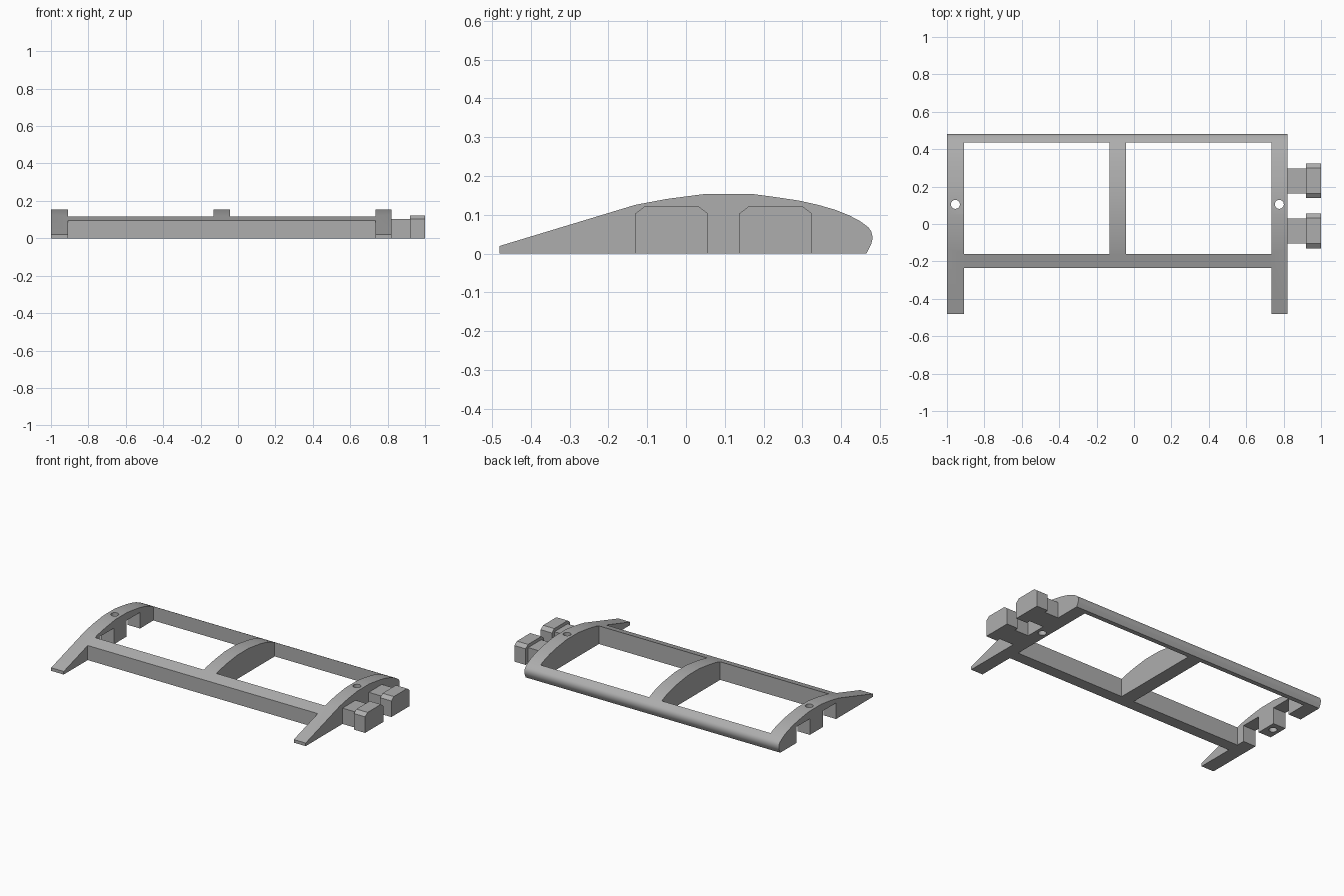
import bpy, bmesh, math
from mathutils import Matrix, Vector

cube = bpy.data.objects.get("Cube")
if cube:
    bpy.data.objects.remove(cube, do_unlink=True)

grey = bpy.data.materials.new("plain grey")
grey.use_nodes = True
GREY = (0.42, 0.42, 0.42, 1)
grey.diffuse_color = GREY
grey.node_tree.nodes["Principled BSDF"].inputs["Base Color"].default_value = GREY


def make_object(name, bm):
    bmesh.ops.recalc_face_normals(bm, faces=bm.faces)
    mesh = bpy.data.meshes.new(name)
    bm.to_mesh(mesh)
    bm.free()
    mesh.materials.append(grey)
    obj = bpy.data.objects.new(name, mesh)
    bpy.context.collection.objects.link(obj)
    return obj


def extrude_x(bm, profile, x0, x1):
    """Sweep a closed (y, z) outline along x."""
    face = bm.faces.new([bm.verts.new((x0, y, z)) for y, z in profile])
    swept = bmesh.ops.extrude_face_region(bm, geom=[face])["geom"]
    verts = [v for v in swept if isinstance(v, bmesh.types.BMVert)]
    bmesh.ops.translate(bm, verts=verts, vec=(x1 - x0, 0, 0))


def box(bm, x0, x1, y0, y1, z0, z1):
    extrude_x(bm, [(y0, z0), (y1, z0), (y1, z1), (y0, z1)], x0, x1)


# Aerofoil outline, from the thin edge over the top to the rounded edge
aerofoil = [(-.48, 0), (-.48, .02), (-.13, .126), (-.05, .141), (.05, .154),
            (.17, .154), (.23, .146), (.29, .137), (.34, .126), (.385, .113),
            (.42, .099), (.45, .083), (.47, .068), (.477, .058), (.48, .047),
            (.48, .035), (.477, .024), (.465, 0)]
LEFT, RIGHT = -1.0, 0.82
tab_centres = (-0.037, 0.231)

bm = bmesh.new()
extrude_x(bm, aerofoil, LEFT, RIGHT)
frame = make_object("wing_frame", bm)

# Openings between ribs and spars, tab slots and pin holes
bm = bmesh.new()
box(bm, -.91, .735, -.6, -.235, -.1, .3)
for x0, x1 in ((-.91, -.132), (-.042, .735)):
    box(bm, x0, x1, -.16, .435, -.1, .3)
for y in tab_centres:
    box(bm, -1.1, -.85, y - .068, y + .068, -.1, .104)
for x in (-.955, .777):
    bmesh.ops.create_cone(bm, cap_ends=True, segments=24, radius1=.024, radius2=.024,
                          depth=.6, matrix=Matrix.Translation(Vector((x, .105, .1))))
cutter = make_object("frame_cutter", bm)
cutter.hide_render = True

cut = frame.modifiers.new("openings", 'BOOLEAN')
cut.operation = 'DIFFERENCE'
cut.solver = 'EXACT'
cut.use_self = True
cut.object = cutter
bpy.context.view_layer.objects.active = frame
bpy.ops.object.modifier_apply(modifier=cut.name)
bpy.data.objects.remove(cutter, do_unlink=True)

for obj in bpy.context.selected_objects:
    obj.select_set(False)
frame.select_set(True)
bpy.ops.object.shade_smooth_by_angle(angle=math.radians(22))

# Connector tabs: narrow neck and wider bevelled head
for name, y in zip(("front_tab", "back_tab"), tab_centres):
    bm = bmesh.new()
    box(bm, RIGHT, .92, y - .067, y + .067, 0, .102)
    make_object(name + "_neck", bm)
    bm = bmesh.new()
    head = [(-.093, 0), (-.093, .104), (-.068, .123),
            (.068, .123), (.093, .104), (.093, 0)]
    extrude_x(bm, [(y + dy, z) for dy, z in head], .92, 1)
    make_object(name + "_head", bm)
